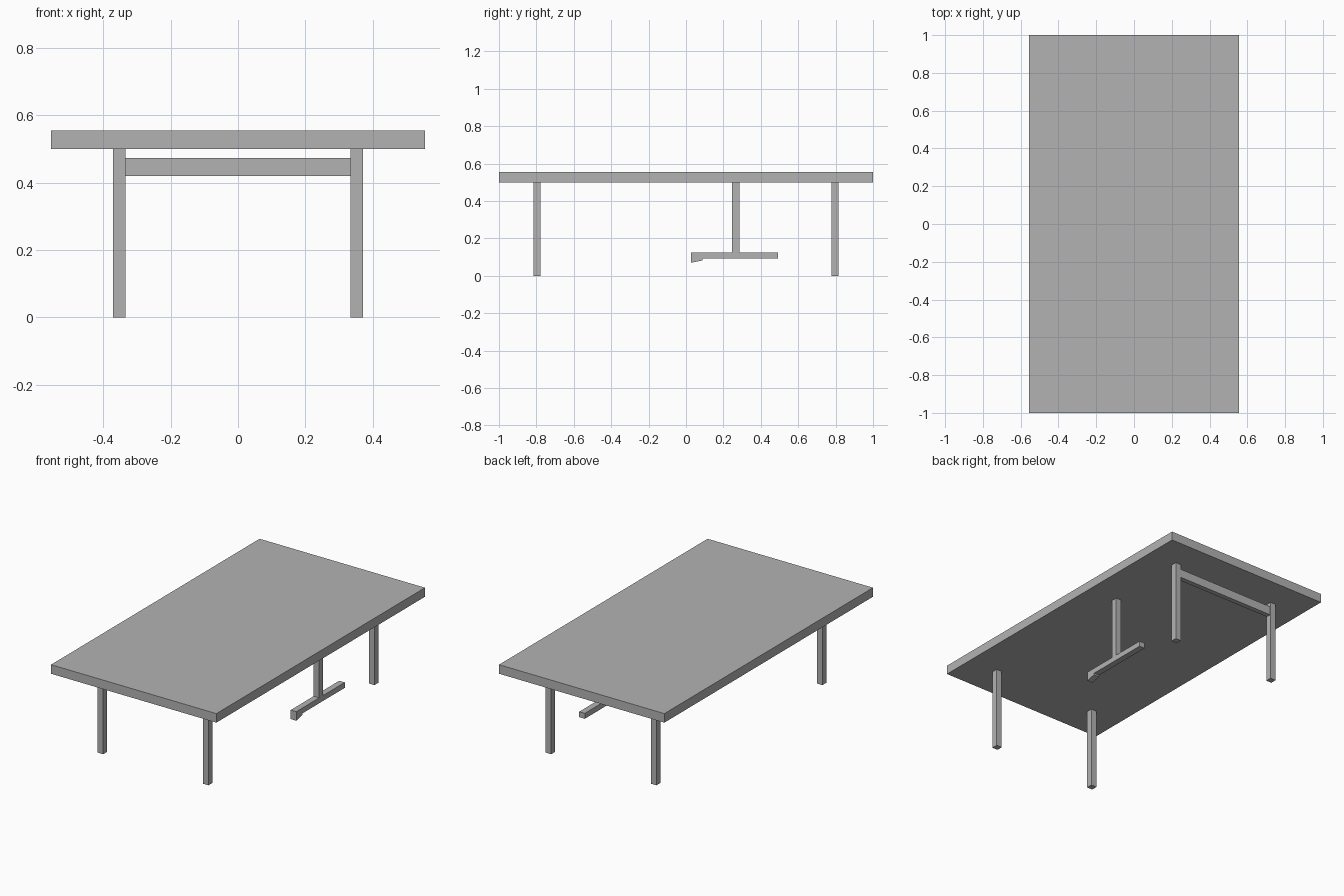
import bpy
import bmesh

cube = bpy.data.objects.get("Cube")
if cube:
    bpy.data.objects.remove(cube, do_unlink=True)

grey = bpy.data.materials.new("plain grey")
grey.use_nodes = True
grey.diffuse_color = (0.45, 0.45, 0.45, 1)
grey.node_tree.nodes["Principled BSDF"].inputs["Base Color"].default_value = grey.diffuse_color


def prism(name, profile, x0, x1):
    """Extrude a (y, z) profile along x."""
    bm = bmesh.new()
    face = bm.faces.new([bm.verts.new((x0, y, z)) for y, z in profile])
    side = bmesh.ops.extrude_face_region(bm, geom=[face])["geom"]
    moved = [v for v in side if isinstance(v, bmesh.types.BMVert)]
    bmesh.ops.translate(bm, verts=moved, vec=(x1 - x0, 0, 0))
    bmesh.ops.recalc_face_normals(bm, faces=bm.faces)
    mesh = bpy.data.meshes.new(name)
    bm.to_mesh(mesh)
    bm.free()
    mesh.materials.append(grey)
    obj = bpy.data.objects.new(name, mesh)
    bpy.context.collection.objects.link(obj)
    return obj


def box(name, x0, x1, y0, y1, z0, z1):
    return prism(name, [(y0, z0), (y1, z0), (y1, z1), (y0, z1)], x0, x1)


LEG_X, LEG_Y, HALF = 0.353, 0.796, 0.0187
UNDERSIDE, TOP = 0.5, 0.555

# Table top
box("table_top", -0.555, 0.555, -1, 1, UNDERSIDE, TOP)

# Four square legs
for y_name, sy in (("front", -1), ("back", 1)):
    for x_name, sx in (("left", 1), ("right", -1)):
        x, y = sx * LEG_X, sy * LEG_Y
        box(f"{y_name}_{x_name}_leg", x - HALF, x + HALF, y - HALF, y + HALF, 0, UNDERSIDE)

# Rail between the back legs
inner = LEG_X - HALF
box("back_rail", -inner, inner, LEG_Y - 0.015, LEG_Y + 0.015, 0.42, 0.473)

# Hanging post with its foot bar and small wedge
left, right = LEG_X - HALF, LEG_X + HALF
box("hanging_post", left, right, 0.247, 0.285, 0.125, UNDERSIDE)
box("foot_bar", left, right, 0.028, 0.493, 0.092, 0.125)
prism("foot_wedge", [(0.028, 0.092), (0.028, 0.07), (0.088, 0.082), (0.088, 0.092)], left, right)
